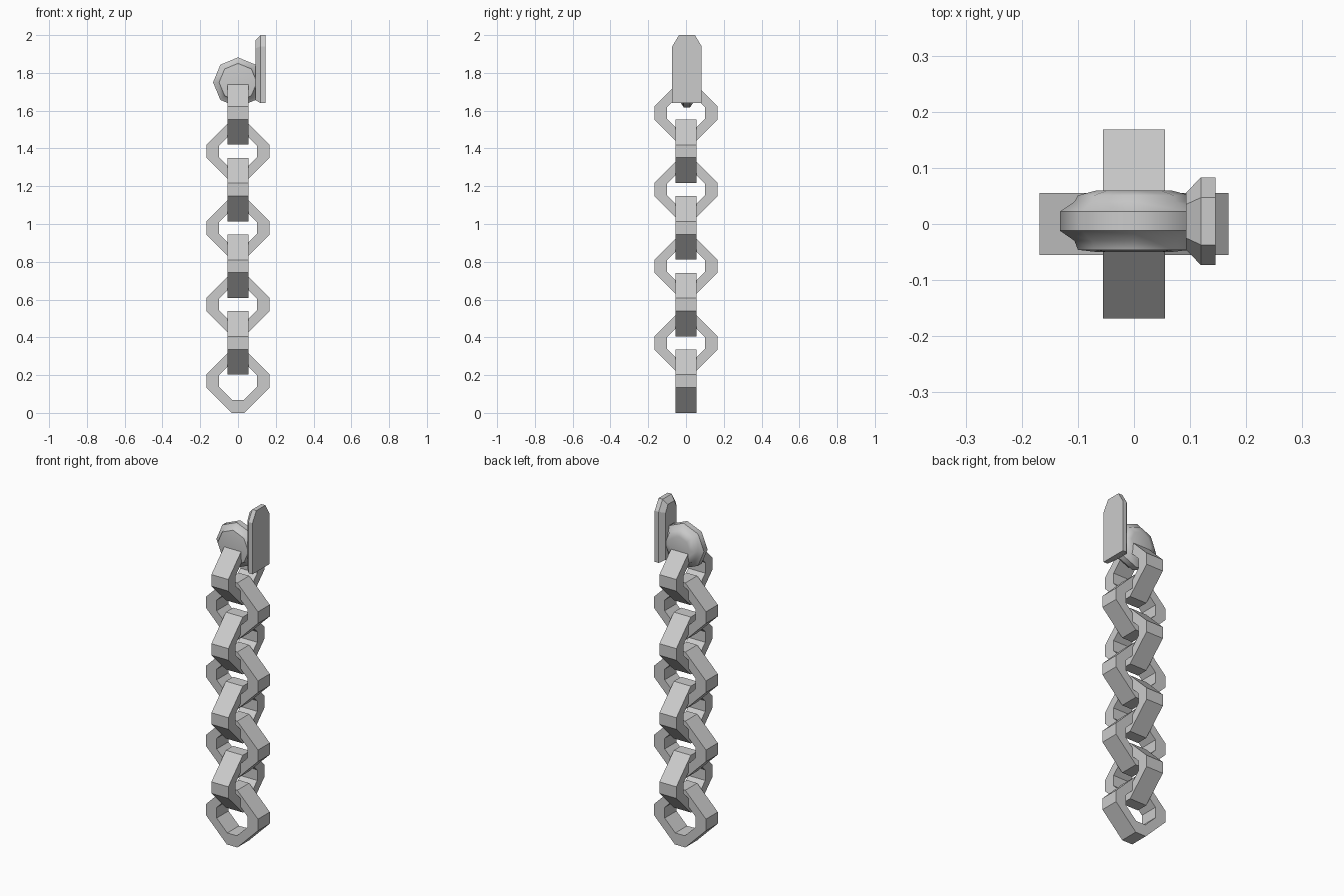
import bpy, bmesh, math
from mathutils import Matrix

if "Cube" in bpy.data.objects:
    bpy.data.objects.remove(bpy.data.objects["Cube"])


def make_object(name, bm):
    bmesh.ops.recalc_face_normals(bm, faces=bm.faces)
    mesh = bpy.data.meshes.new(name)
    bm.to_mesh(mesh)
    bm.free()
    ob = bpy.data.objects.new(name, mesh)
    bpy.context.collection.objects.link(ob)
    return ob


def bridge(bm, loops, closed):
    """Skin quads between successive loops of equal vertex count."""
    pairs = list(zip(loops, loops[1:] + loops[:1]))
    for a, b in pairs if closed else pairs[:-1]:
        n = len(a)
        for i in range(n):
            j = (i + 1) % n
            bm.faces.new((a[i], a[j], b[j], b[i]))


def octagon(side, cut):
    return [(side, cut), (cut, side), (-cut, side), (-side, cut),
            (-side, -cut), (-cut, -side), (cut, -side), (side, -cut)]


# Chain link: flat eight-sided ring, alternately turned by 90 degrees
def chain_link(index, z):
    bm = bmesh.new()
    outer, inner = octagon(0.168, 0.034), octagon(0.1, 0.031)
    loops = [[bm.verts.new((x, y, h)) for x, h in ring]
             for ring, y in ((outer, -0.055), (outer, 0.055),
                             (inner, 0.055), (inner, -0.055))]
    bridge(bm, loops, True)
    spin = Matrix.Rotation(math.pi / 2 * (index % 2), 4, 'Z')
    bm.transform(Matrix.Translation((0, 0, z)) @ spin)
    make_object(f"chain_link_{index}", bm)


for k in range(8):
    chain_link(k, 0.168 + 0.2028 * k)

# Rounded anchor knob: eight-sided profile spun about the y axis
bm = bmesh.new()
profile = [(0.066, -0.05), (0.1, -0.046), (0.106, -0.03), (0.132, -0.012),
           (0.132, 0.022), (0.106, 0.04), (0.1, 0.051), (0.066, 0.06)]
rings = [[bm.verts.new((r * math.cos(i * math.pi / 4), y,
                        1.75 + r * math.sin(i * math.pi / 4)))
          for i in range(8)] for r, y in profile]
bridge(bm, rings, False)
bm.faces.new(rings[0])
bm.faces.new(rings[-1])
knob = make_object("anchor_knob", bm)
bpy.context.view_layer.objects.active = knob
knob.select_set(True)
bpy.ops.object.shade_smooth_by_angle(angle=math.radians(50))

# Wall plate: clipped top corners, chamfered on the knob side
bm = bmesh.new()


def plate_outline(x, half, top_half, bottom, shoulder, top):
    pts = [(-half, bottom), (half, bottom), (half, shoulder),
           (top_half, top), (-top_half, top), (-half, shoulder)]
    return [bm.verts.new((x, y + 0.005, z)) for y, z in pts]


layers = [plate_outline(0.093, 0.051, 0.03, 1.655, 1.93, 1.972),
          plate_outline(0.119, 0.078, 0.042, 1.64, 1.94, 2.0),
          plate_outline(0.145, 0.078, 0.042, 1.64, 1.94, 2.0)]
bridge(bm, layers, False)
bm.faces.new(layers[0])
bm.faces.new(layers[-1])
make_object("wall_plate", bm)
